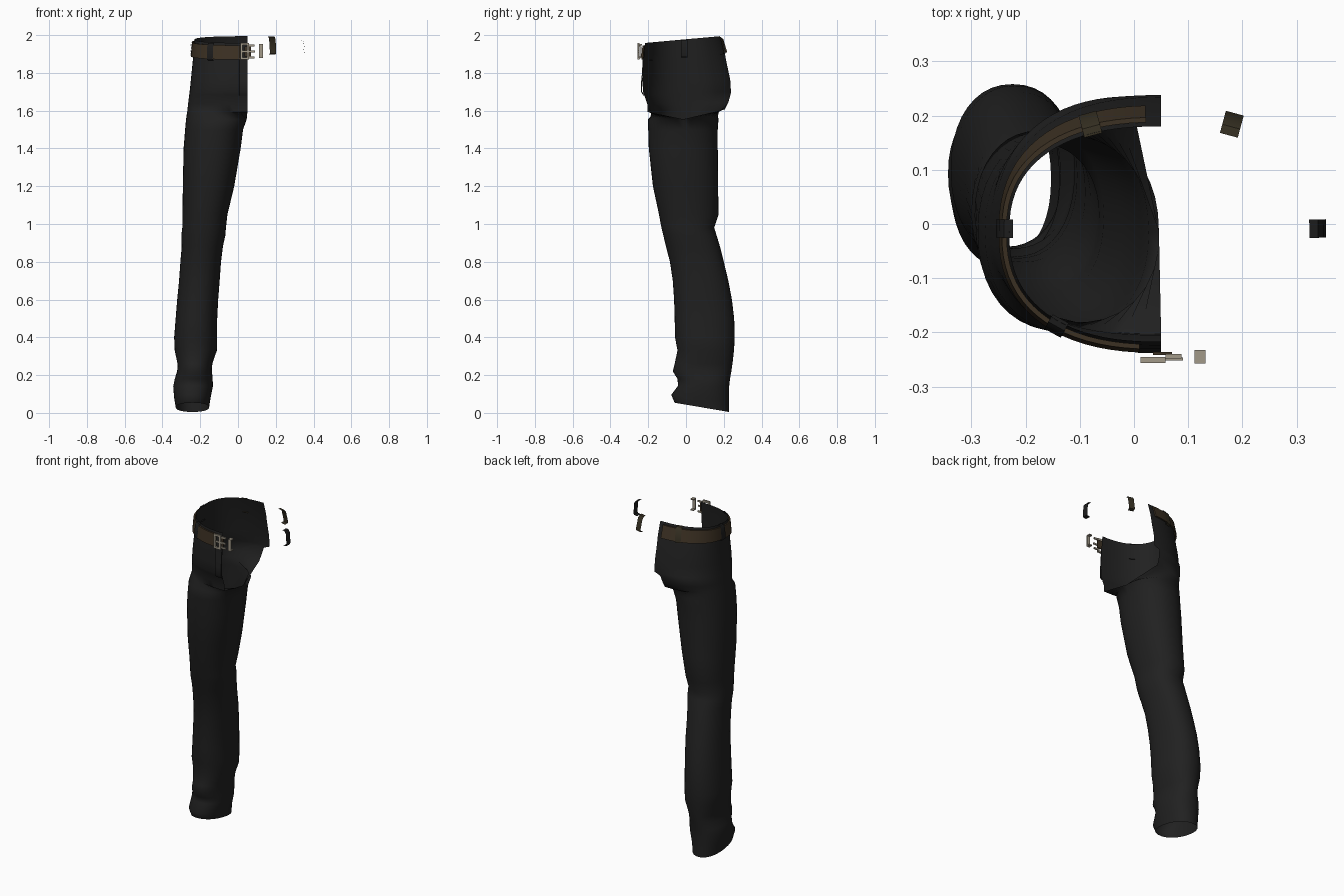
import bpy, bmesh, math
from mathutils import Vector, Matrix

if "Cube" in bpy.data.objects:
    bpy.data.objects.remove(bpy.data.objects["Cube"])

N = 40          # columns around the cloth
CUT = 0.05      # the garment is cut open along this x plane


def mat(name, c):
    m = bpy.data.materials.new(name)
    m.diffuse_color = (*c, 1)
    m.use_nodes = True
    m.node_tree.nodes["Principled BSDF"].inputs["Base Color"].default_value = m.diffuse_color
    return m


CLOTH = mat("black cloth", (0.015, 0.015, 0.015))
LEATHER = mat("brown leather", (0.046, 0.031, 0.017))
DARK = mat("dark loop cloth", (0.012, 0.012, 0.012))
OLIVE = mat("dark brown loop", (0.036, 0.029, 0.016))
METAL = mat("buckle metal", (0.36, 0.32, 0.25))


def make(name, bm, material, angle=40):
    bmesh.ops.recalc_face_normals(bm, faces=bm.faces)
    me = bpy.data.meshes.new(name)
    bm.to_mesh(me)
    bm.free()
    ob = bpy.data.objects.new(name, me)
    bpy.context.collection.objects.link(ob)
    me.materials.append(material)
    bpy.context.view_layer.objects.active = ob
    ob.select_set(True)
    bpy.ops.object.shade_smooth_by_angle(angle=math.radians(angle))
    ob.select_set(False)
    return ob


def loft(bm, rings, closed=False):
    vs = [[bm.verts.new(p) for p in r] for r in rings]
    for a, b in zip(vs, vs[1:]):
        n = len(a)
        for i in range(n if closed else n - 1):
            j = (i + 1) % n
            bm.faces.new((a[i], a[j], b[j], b[i]))
    return vs


def power(v, e):
    return math.copysign(abs(v) ** (2 / e), v)


# Leg rings: z, outer x, inner x, front y, back y, tilt
LEG = [
    (0.03, -.330, -.153, -.060, .227, -.17), (0.08, -.338, -.145, -.078, .227, -.10),
    (0.14, -.343, -.133, -.042, .228, -.03), (0.18, -.335, -.134, -.045, .233, 0),
    (0.22, -.322, -.138, -.070, .240, 0), (0.26, -.320, -.136, -.060, .246, 0),
    (0.33, -.335, -.112, -.045, .254, 0), (0.40, -.338, -.110, -.058, .258, 0),
    (0.50, -.330, -.110, -.060, .255, 0), (0.60, -.322, -.105, -.063, .243, 0),
    (0.70, -.312, -.097, -.070, .224, 0), (0.80, -.305, -.090, -.085, .200, 0),
    (0.88, -.298, -.080, -.106, .180, 0), (0.94, -.300, -.067, -.120, .162, 0),
    (0.98, -.295, -.064, -.130, .149, 0), (1.05, -.294, -.056, -.143, .172, 0),
    (1.20, -.292, -.020, -.175, .170, 0), (1.40, -.288, .014, -.197, .168, 0),
    (1.50, -.280, .027, -.200, .168, 0), (1.555, -.275, .046, -.201, .172, 0),
]
# Hip rings: z, outer x, front y, back y, inner x at the back, tilt
HIP = [
    (1.60, -.268, -.203, .205, .000, .03), (1.64, -.264, -.205, .224, .005, .02),
    (1.685, -.258, -.222, .236, .012, .0), (1.70, -.256, -.228, .238, CUT, .0),
    (1.76, -.250, -.230, .234, CUT, .02), (1.85, -.241, -.226, .213, CUT, .06),
    (1.90, -.236, -.224, .203, CUT, .09), (1.978, -.230, -.217, .180, CUT, .09),
]


def leg_ring(z, x0, x1, y0, y1, tilt):
    cx, cy, rx, ry = (x0 + x1) / 2, (y0 + y1) / 2, (x1 - x0) / 2, (y1 - y0) / 2
    pts = []
    for i in range(N + 1):
        a = -2 * math.pi * i / N
        x, y = cx + rx * power(math.cos(a), 2.2), cy + ry * power(math.sin(a), 2.2)
        pts.append((x, y, z + tilt * (y - 0.08)))
    return pts


def hip_point(u, row):
    z, x0, y0, y1, xb, tilt = row
    ym = -0.015
    a = -math.pi / 2 - math.pi * u
    s = power(math.sin(a), 2.4)
    x = CUT - (CUT - x0) * abs(math.cos(a)) ** (2 / 2.4)
    if s > 0:
        x = x0 + (x - x0) * (xb - x0) / (CUT - x0)
    y = ym + s * ((y1 - ym) if s > 0 else (ym - y0))
    return Vector((x, y, z + tilt * y))


def waist(u, z, off=0.0):
    """Point on the waist at height z, pushed outwards by off, with its normal."""
    a, b = HIP[-2], HIP[-1]
    f = (z - a[0]) / (b[0] - a[0])
    row = [p + (q - p) * f for p, q in zip(a, b)]
    d = hip_point(min(u + .01, 1), row) - hip_point(max(u - .01, 0), row)
    n = Vector((d.y, -d.x, 0)).normalized() * -1
    p = hip_point(u, row)
    if n.dot(p - Vector((CUT, -.015, p.z))) < 0:
        n = -n
    return p + n * off, n


# Trouser leg and open hip as one cloth shell
bm = bmesh.new()
loft(bm, [leg_ring(*r) for r in LEG] + [[hip_point(i / N, r) for i in range(N + 1)] for r in HIP])
bmesh.ops.remove_doubles(bm, verts=bm.verts, dist=0.0005)
make("trouser_leg_and_hip", bm, CLOTH, 60)

# Fly placket down the centre front
bm = bmesh.new()
rings = []
for z, y in ((1.68, -.226), (1.70, -.238), (1.75, -.238), (1.80, -.233), (1.88, -.229)):
    rings.append([(.005, y + .006, z), (.008, y, z), (CUT, y, z), (CUT, y + .006, z)])
loft(bm, rings)
make("fly_placket", bm, CLOTH)

# Belt strap
bm = bmesh.new()
rings = []
for i in range(37):
    u = 0.03 + 0.95 * i / 36
    rings.append([waist(u, z, o)[0] for z, o in ((1.89, .004), (1.89, .013), (1.965, .013), (1.965, .004))])
vs = loft(bm, rings, True)
bm.faces.new(vs[0])
bm.faces.new(vs[-1])
make("belt", bm, LEATHER)


# Belt loops: a bent strip wrapped over the belt
def belt_loop(name, u, material, mirrored=False):
    p, n = waist(u, 1.93, 0.012)
    t = Vector((-n.y, n.x, 0))
    bm = bmesh.new()
    prof = ((-.014, -.048), (.004, -.044), (.007, -.03), (.005, .03), (-.004, .044), (-.016, .046))
    lean = -0.2 if n.y > .5 else -.05
    outer = [[p + t * w + n * (o + lean * h) + Vector((0, 0, h)) for w in (-.017, .017)] for o, h in prof]
    inner = [[q - n * .004 for q in r] for r in reversed(outer)]
    loft(bm, outer + inner + outer[:1])
    if mirrored:
        bmesh.ops.transform(bm, verts=bm.verts,
                            matrix=Matrix.Translation((2 * CUT, 0, 0)) @ Matrix.Scale(-1, 4, (1, 0, 0)))
    bmesh.ops.remove_doubles(bm, verts=bm.verts, dist=0.0001)
    make(name, bm, material)


def find_u(test):
    return min((i / 400 for i in range(401)), key=lambda u: test(waist(u, 1.93)[0]))


u_front = find_u(lambda p: abs(p.x + .14) + (p.y > 0))
u_side = find_u(lambda p: abs(p.y + .008))
u_back = find_u(lambda p: abs(p.x + .08) + (p.y < 0))
belt_loop("front_belt_loop", u_front, DARK)
belt_loop("side_belt_loop", u_side, DARK)
belt_loop("back_belt_loop", u_back, OLIVE)
belt_loop("loose_side_loop", u_side, DARK, True)
belt_loop("loose_back_loop", u_back, OLIVE, True)


# Buckle parts from small bars
def bars(name, boxes, material):
    bm = bmesh.new()
    for x0, x1, y0, y1, z0, z1 in boxes:
        m = Matrix.Translation(((x0 + x1) / 2, (y0 + y1) / 2, (z0 + z1) / 2)) @ \
            Matrix.Diagonal((x1 - x0, y1 - y0, z1 - z0, 1))
        bmesh.ops.create_cube(bm, size=1, matrix=m)
    make(name, bm, material, 30)


def frame(x0, x1, z0, z1, w, y0, y1):
    return [(x0, x0 + w, y0, y1, z0, z1), (x1 - w, x1, y0, y1, z0, z1),
            (x0 + w, x1 - w, y0, y1, z0, z0 + w), (x0 + w, x1 - w, y0, y1, z1 - w, z1)]


bars("buckle_frame", frame(.012, .058, 1.870, 1.958, .011, -.256, -.245), METAL)
bars("buckle_prong", [(.020, .090, -.252, -.246, 1.908, 1.918),
                      (.058, .088, -.248, -.240, 1.876, 1.886),
                      (.058, .088, -.248, -.240, 1.940, 1.950)], METAL)
bars("belt_keeper", [(.112, .132, -.257, -.251, 1.880, 1.952),
                     (.112, .132, -.251, -.232, 1.880, 1.886),
                     (.112, .132, -.251, -.232, 1.946, 1.952)], METAL)
bars("belt_end_tab", [(.035, .070, -.242, -.236, 1.888, 1.940)], LEATHER)
